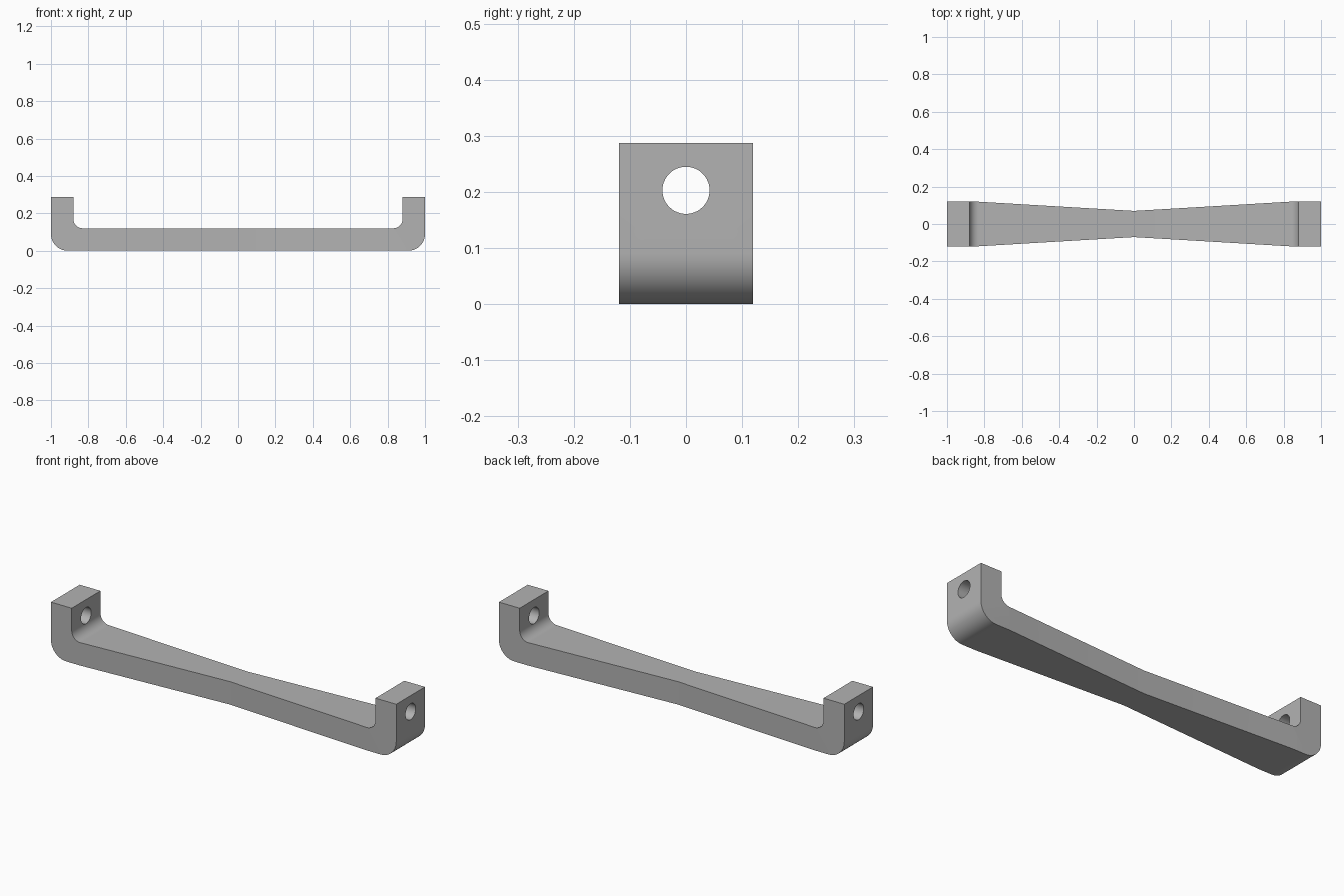
import bpy, bmesh, math
from mathutils import Vector

cube = bpy.data.objects.get("Cube")
if cube:
    bpy.data.objects.remove(cube, do_unlink=True)

HALF_LENGTH, HEIGHT = 1.0, 0.287
INNER_X, BAR_TOP = 0.88, 0.12
OUTER_R, INNER_R = 0.09, 0.05
END_HALF_WIDTH, WAIST_HALF_WIDTH = 0.119, 0.07
HOLE_Z, HOLE_R = 0.203, 0.042
TAPER_X = INNER_X - INNER_R


def arc(cx, cz, r, start, end, steps=16):
    """Points along an arc, angles in degrees."""
    angles = [math.radians(start + (end - start) * i / steps) for i in range(steps + 1)]
    return [(cx + r * math.cos(a), cz + r * math.sin(a)) for a in angles]


# Grey metal
metal = bpy.data.materials.new("grey_metal")
metal.use_nodes = True
colour = (0.45, 0.45, 0.45, 1)
metal.diffuse_color = colour
metal.node_tree.nodes["Principled BSDF"].inputs["Base Color"].default_value = colour

# Side profile: rounded outer corner, post top, inner fillet, then its mirror
half = arc(HALF_LENGTH - OUTER_R, OUTER_R, OUTER_R, -90, 0)
half += [(HALF_LENGTH, HEIGHT), (INNER_X, HEIGHT)]
half += arc(TAPER_X, BAR_TOP + INNER_R, INNER_R, 0, -90)
profile = half + [(-x, z) for x, z in reversed(half)]

# Extrude the profile across the width
bm = bmesh.new()
face = bm.faces.new([bm.verts.new((x, -END_HALF_WIDTH, z)) for x, z in profile])
extruded = bmesh.ops.extrude_face_region(bm, geom=[face])["geom"]
bmesh.ops.translate(bm, vec=(0, 2 * END_HALF_WIDTH, 0),
                    verts=[v for v in extruded if isinstance(v, bmesh.types.BMVert)])

# Cut the bar where the taper starts and at the waist, then narrow the waist
for x in (-TAPER_X, 0, TAPER_X):
    bmesh.ops.bisect_plane(bm, geom=bm.verts[:] + bm.edges[:] + bm.faces[:], dist=0.0001,
                           plane_co=Vector((x, 0, 0)), plane_no=Vector((1, 0, 0)))
for v in bm.verts:
    if abs(v.co.x) < 0.001:
        v.co.y = math.copysign(WAIST_HALF_WIDTH, v.co.y)
bmesh.ops.recalc_face_normals(bm, faces=bm.faces)
mesh = bpy.data.meshes.new("handle")
bm.to_mesh(mesh)
bm.free()
mesh.materials.append(metal)
handle = bpy.data.objects.new("handle", mesh)
bpy.context.collection.objects.link(handle)

# Screw holes: one long cutter through both posts
bpy.ops.mesh.primitive_cylinder_add(vertices=48, radius=HOLE_R, depth=3,
                                    location=(0, 0, HOLE_Z), rotation=(0, math.pi / 2, 0))
cutter = bpy.context.object
cutter.name = "hole_cutter"
cutter.hide_render = True
cutter.data.materials.append(metal)
holes = handle.modifiers.new("screw_holes", "BOOLEAN")
holes.operation = "DIFFERENCE"
holes.solver = "EXACT"
holes.object = cutter

bpy.ops.object.select_all(action="DESELECT")
handle.select_set(True)
bpy.context.view_layer.objects.active = handle
bpy.ops.object.modifier_apply(modifier=holes.name)
bpy.data.objects.remove(cutter, do_unlink=True)

# Smooth the rounded corners and holes, keep the edges sharp
bpy.ops.object.shade_smooth_by_angle(angle=math.radians(20))
